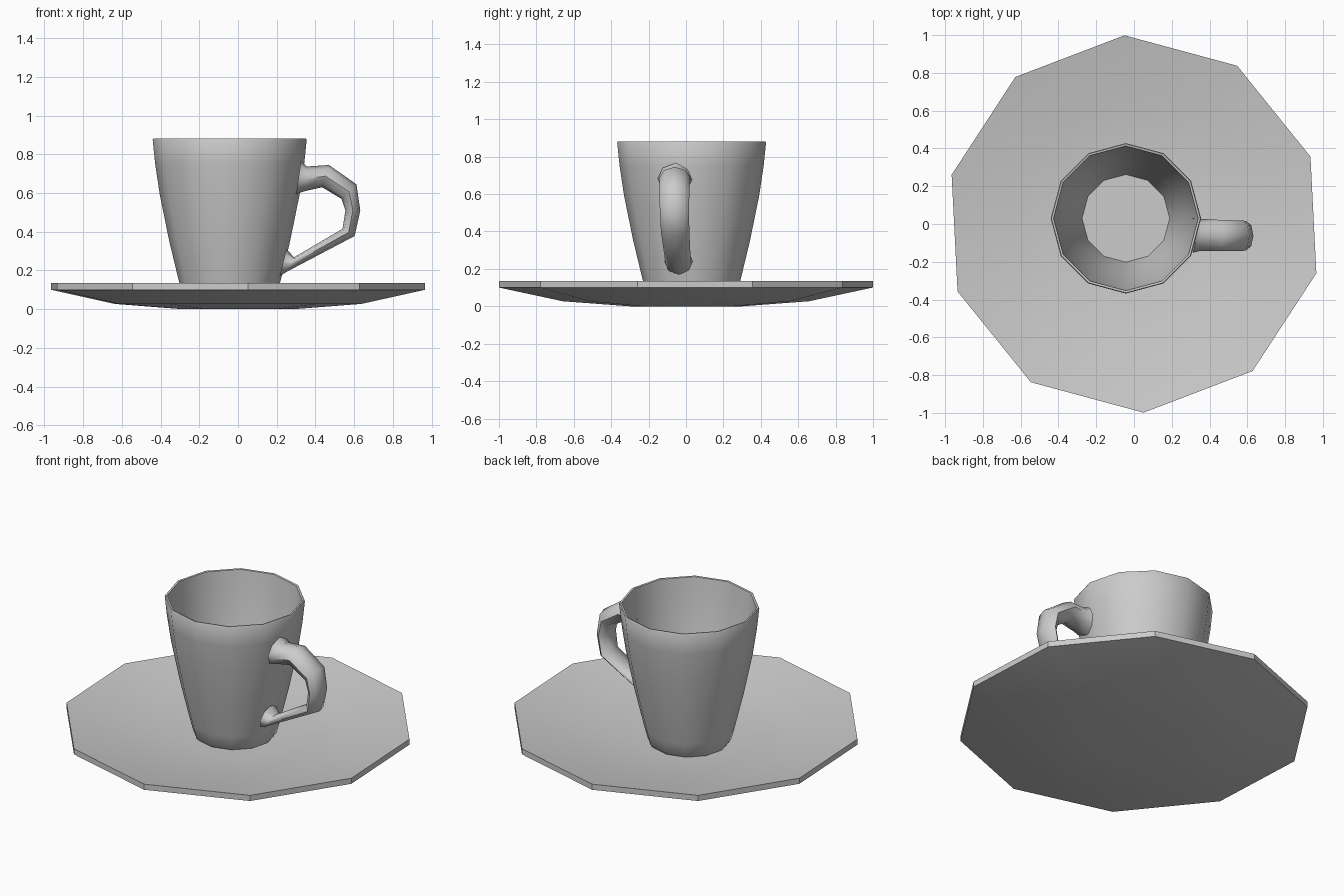
import bpy, math
from mathutils import Vector

if "Cube" in bpy.data.objects:
    bpy.data.objects.remove(bpy.data.objects["Cube"])


def make(name, verts, faces, angle):
    mesh = bpy.data.meshes.new(name)
    mesh.from_pydata(verts, [], faces)
    obj = bpy.data.objects.new(name, mesh)
    bpy.context.collection.objects.link(obj)
    bpy.ops.object.select_all(action='DESELECT')
    obj.select_set(True)
    bpy.context.view_layer.objects.active = obj
    bpy.ops.object.mode_set(mode='EDIT')
    bpy.ops.mesh.select_all(action='SELECT')
    bpy.ops.mesh.normals_make_consistent(inside=False)
    bpy.ops.object.mode_set(mode='OBJECT')
    bpy.ops.object.shade_smooth_by_angle(angle=math.radians(angle))
    return obj


def skin(name, rings, angle):
    """Bridge successive rings of points and cap both ends."""
    n = len(rings[0])
    verts = [p for ring in rings for p in ring]
    faces = [(k * n + i, k * n + (i + 1) % n, (k + 1) * n + (i + 1) % n, (k + 1) * n + i)
             for k in range(len(rings) - 1) for i in range(n)]
    faces.append(tuple(reversed(range(n))))
    faces.append(tuple(range(len(verts) - n, len(verts))))
    return make(name, verts, faces, angle)


def lathe(name, profile, sides, start, centre, angle):
    turns = [math.radians(start) + 2 * math.pi * i / sides for i in range(sides)]
    rings = [[(centre[0] + r * math.cos(a), centre[1] + r * math.sin(a), z) for a in turns]
             for r, z in profile]
    return skin(name, rings, angle)


# Ten-sided saucer, from underside centre over the rim to upper centre
lathe("saucer",
      [(0.30, 0.0), (0.66, 0.027), (1.0, 0.10), (1.0, 0.135), (0.65, 0.065), (0.30, 0.035)],
      10, 92.9, (0, 0), 35)

# Twelve-sided hollow cup: outside up, rim, inside down to the floor
lathe("cup",
      [(0.22, 0.03), (0.238, 0.05), (0.259, 0.13), (0.312, 0.35), (0.361, 0.59),
       (0.385, 0.75), (0.398, 0.875), (0.394, 0.882), (0.383, 0.88), (0.368, 0.75),
       (0.344, 0.59), (0.295, 0.35), (0.243, 0.13), (0.232, 0.075)],
      12, 90, (-0.043, 0.03), 40)

# Handle: inner x,z, outer x,z, centre y, half width
sections = [
    (0.300, 0.595, 0.325, 0.765, -0.057, 0.095),
    (0.345, 0.610, 0.355, 0.737, -0.058, 0.085),
    (0.435, 0.630, 0.470, 0.745, -0.060, 0.082),
    (0.535, 0.570, 0.612, 0.645, -0.062, 0.080),
    (0.555, 0.510, 0.632, 0.510, -0.062, 0.078),
    (0.540, 0.415, 0.603, 0.378, -0.058, 0.076),
    (0.290, 0.268, 0.255, 0.195, -0.042, 0.068),
    (0.250, 0.310, 0.215, 0.170, -0.038, 0.078),
]
rings = []
for xi, zi, xo, zo, y, w in sections:
    mid = Vector(((xi + xo) / 2, y, (zi + zo) / 2))
    half = Vector(((xo - xi) / 2, 0, (zo - zi) / 2))
    rings.append([mid + half * math.cos(t) + Vector((0, w * math.sin(t), 0))
                  for t in (2 * math.pi * i / 8 for i in range(8))])
skin("handle", rings, 60)
